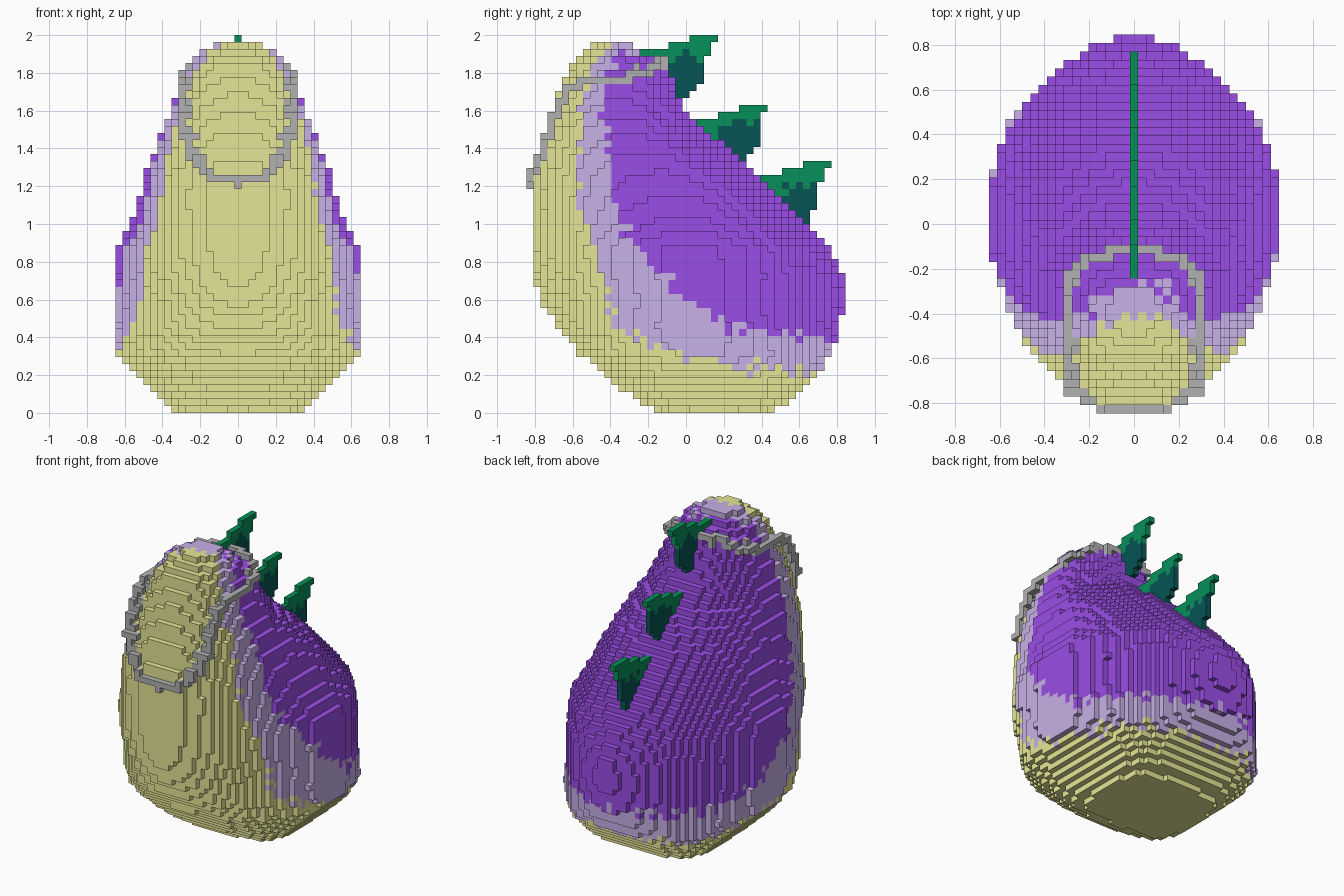
import bpy, bmesh, math, random

if "Cube" in bpy.data.objects:
    bpy.data.objects.remove(bpy.data.objects["Cube"])

random.seed(4)
VX, VY, VZ = 0.037, 0.03755, 2 / 54          # block size
Y0 = 0.845                                   # back edge of the block grid


def material(name, rgb):
    m = bpy.data.materials.new(name)
    m.diffuse_color = (*rgb, 1)
    m.use_nodes = True
    m.node_tree.nodes["Principled BSDF"].inputs["Base Color"].default_value = m.diffuse_color
    return m


KHAKI = material("khaki", (0.785, 0.785, 0.305))
LAVENDER = material("lavender", (0.58, 0.44, 0.80))
PURPLE = material("purple", (0.33, 0.075, 0.80))
GREY = material("grey", (0.44, 0.44, 0.44))
GREEN = material("green", (0.002, 0.28, 0.10))
TEAL = material("dark teal", (0.002, 0.09, 0.09))


def lerp_table(table, t):
    """Interpolate rows (key, values...) at key t."""
    if t <= table[0][0]:
        return table[0][1:]
    for a, b in zip(table, table[1:]):
        if t <= b[0]:
            f = (t - a[0]) / (b[0] - a[0])
            return [p + (q - p) * f for p, q in zip(a[1:], b[1:])]
    return table[-1][1:]


def centre(c):
    i, j, k = c
    return i * VX, Y0 - (j + 0.5) * VY, (k + 0.5) * VZ


def cell(x, y, z):
    return round(x / VX), math.floor((Y0 - y) / VY), math.floor(z / VZ)


SIDES = [  # direction, corner offsets
    ((1, 0, 0), ((1, 0, 0), (1, 1, 0), (1, 1, 1), (1, 0, 1))),
    ((-1, 0, 0), ((0, 0, 0), (0, 0, 1), (0, 1, 1), (0, 1, 0))),
    ((0, 1, 0), ((0, 1, 0), (0, 1, 1), (1, 1, 1), (1, 1, 0))),
    ((0, -1, 0), ((0, 0, 0), (1, 0, 0), (1, 0, 1), (0, 0, 1))),
    ((0, 0, 1), ((0, 0, 1), (1, 0, 1), (1, 1, 1), (0, 1, 1))),
    ((0, 0, -1), ((0, 0, 0), (0, 1, 0), (1, 1, 0), (1, 0, 0))),
]


def build_blocks(name, cells, mats, pick, hidden=()):
    """Skin a set of blocks with their exposed faces; pick(cell) gives the material."""
    bm = bmesh.new()
    verts = {}

    def vert(p):
        if p not in verts:
            verts[p] = bm.verts.new(((p[0] - 0.5) * VX, Y0 - p[1] * VY, p[2] * VZ))
        return verts[p]

    for c in sorted(cells):
        m = None
        for d, corners in SIDES:
            n = (c[0] + d[0], c[1] + d[1], c[2] + d[2])
            if n in cells or n in hidden:
                continue
            if m is None:
                m = pick(c)
            # y index runs backwards, so corner order is reversed
            f = bm.faces.new([vert((c[0] + o[0], c[1] + o[1], c[2] + o[2]))
                              for o in reversed(corners)])
            f.material_index = m
    me = bpy.data.meshes.new(name)
    bm.to_mesh(me)
    bm.free()
    for m in mats:
        me.materials.append(m)
    ob = bpy.data.objects.new(name, me)
    bpy.context.collection.objects.link(ob)


# Body: oval slices, (z, front y, back y, half width)
PROFILE = [
    (0.00, -0.11, 0.41, 0.31), (0.06, -0.24, 0.55, 0.40), (0.15, -0.37, 0.65, 0.49),
    (0.25, -0.48, 0.73, 0.58), (0.31, -0.56, 0.77, 0.635), (0.45, -0.68, 0.81, 0.65),
    (0.60, -0.77, 0.845, 0.65), (0.72, -0.80, 0.83, 0.65), (0.88, -0.81, 0.75, 0.64),
    (1.00, -0.81, 0.645, 0.57), (1.15, -0.81, 0.49, 0.52), (1.30, -0.80, 0.34, 0.475),
    (1.42, -0.77, 0.20, 0.43), (1.52, -0.74, 0.07, 0.39), (1.62, -0.70, -0.01, 0.35),
    (1.73, -0.66, -0.06, 0.30), (1.83, -0.62, -0.10, 0.26), (1.90, -0.56, -0.22, 0.20),
    (1.945, -0.50, -0.28, 0.12), (1.97, -0.48, -0.30, 0.10),
]
# Slice shape, (z, y of widest point, front exponent, back exponent)
SHAPE = [(0.0, 0.15, 4.0, 4.0), (0.15, 0.14, 3.5, 3.5), (0.25, 0.125, 3.0, 2.5),
         (0.32, 0.10, 2.6, 2.1), (0.45, 0.07, 2.2, 1.85), (0.60, 0.05, 1.85, 1.75),
         (0.90, 0.06, 2.1, 1.9), (1.15, 0.02, 2.6, 2.0), (1.3, -0.12, 2.6, 2.0),
         (1.5, -0.31, 2.6, 2.0), (1.62, -0.35, 2.6, 2.1), (1.83, -0.36, 2.5, 2.2),
         (2.0, -0.39, 2.0, 2.0)]
body = set()
for k in range(53):
    z = (k + 0.5) * VZ
    front, back, half = lerp_table(PROFILE, z)
    mid, n_front, n_back = lerp_table(SHAPE, z)
    for i in range(-17, 18):
        for j in range(45):
            x, y, _ = centre((i, j, k))
            n, depth = (n_front, mid - front) if y < mid else (n_back, back - mid)
            if (abs(x) / half) ** n + (abs(y - mid) / depth) ** n <= 1:
                body.add((i, j, k))

# Colour borders seen from the side, (z, khaki ends at y, purple starts at y)
BORDER = [
    (0.20, 0.75, 2.0), (0.25, 0.25, 2.0), (0.30, 0.0, 2.0), (0.36, -0.17, 1.2),
    (0.42, -0.28, 0.40), (0.50, -0.38, 0.15), (0.60, -0.41, 0.0), (0.75, -0.44, -0.15),
    (0.90, -0.52, -0.28), (1.05, -0.57, -0.38), (1.30, -0.58, -0.40),
    (1.65, -0.55, -0.45), (1.85, -0.50, -0.40), (1.92, -0.42, -0.25), (1.97, -0.40, -0.15),
]


def body_colour(c):
    x, y, z = centre(c)
    z += random.uniform(-0.05, 0.05)
    y += random.uniform(-0.02, 0.02)
    khaki_end, purple_start = lerp_table(BORDER, z)
    return 0 if y < khaki_end or z < 0.2 else 1 if y < purple_start else 2


build_blocks("body", body, [KHAKI, LAVENDER, PURPLE], body_colour)

# Back spikes: one block thick, placed by their rear top corner (y, z)
# outline by depth below the tip: (depth, left, right)
OUTLINE = [(0.04, -0.15, 0.0), (0.075, -0.27, -0.03), (0.12, -0.43, -0.035),
           (0.25, -0.43, -0.06), (0.40, -0.30, -0.085)]


def spike(name, ty, tz, taper):
    cells = set()
    for j in range(45):
        for k in range(54):
            _, y, z = centre((0, j, k))
            d = tz - z
            for depth, left, right in OUTLINE:
                if 0 <= d < depth:
                    right -= taper * max(0, d - 0.22)
                    if left < y - ty < right and (0, j, k) not in body:
                        cells.add((0, j, k))
                    break

    def colour(c):
        _, y, z = centre(c)
        d = tz - z + random.uniform(-0.04, 0.04)
        return int(d > 0.12 + 0.5 * max(0, ty - y - 0.17))

    build_blocks(name, cells, [GREEN, TEAL], colour, body)


for name, ty, tz, taper in (("upper_spike", 0.17, 2.0, 0.7), ("middle_spike", 0.44, 1.645, 0.3),
                            ("lower_spike", 0.76, 1.335, 0.0)):
    spike(name, ty, tz, taper)

# Hood rim: chain of blocks round the face and over the back of the head
RIM = [(0.0, -0.825, 1.22), (0.10, -0.825, 1.235), (0.19, -0.80, 1.29), (0.25, -0.76, 1.37),
       (0.28, -0.73, 1.48), (0.30, -0.69, 1.60), (0.305, -0.62, 1.71), (0.31, -0.50, 1.77),
       (0.305, -0.34, 1.77), (0.28, -0.22, 1.79), (0.19, -0.15, 1.83), (0.0, -0.10, 1.88)]
rim = set()
for a, b in zip(RIM, RIM[1:]):
    for s in range(13):
        x, y, z = [p + (q - p) * s / 12 for p, q in zip(a, b)]
        i, j, k = cell(x, y, z)
        chain = [(i, j, k)]
        # staggered inner strand, lifted along the sides of the head
        if x > 0.15 and (j + k) % 2:
            chain.append((i - 1, j, k + 1 if y > -0.45 else k))
        for ci, cj, ck in chain:
            rim |= {(m, cj, ck) for m in (ci, -ci)} - body
build_blocks("hood_rim", rim, [GREY], lambda c: 0, body)
